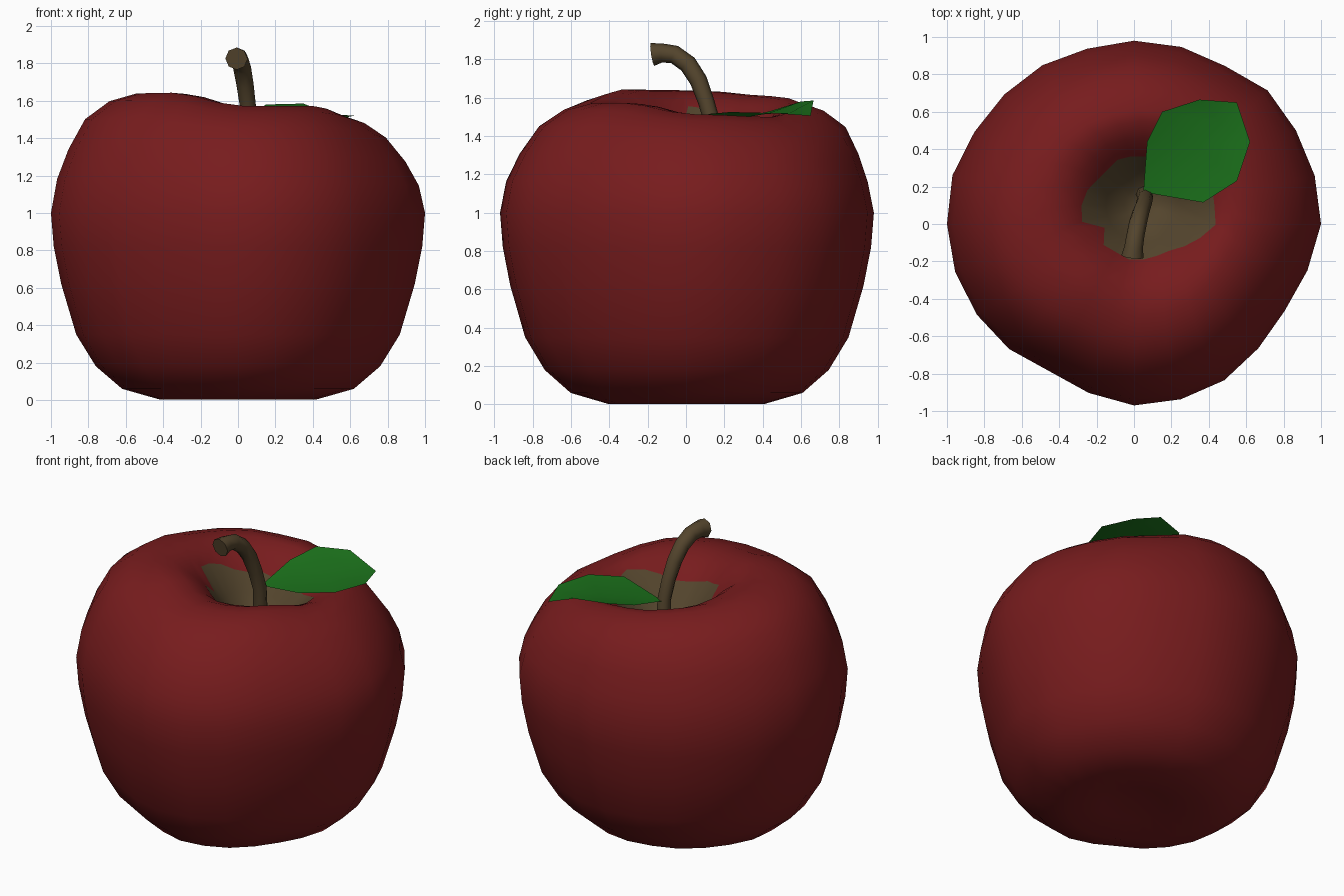
import bpy, math
from mathutils import Vector

if "Cube" in bpy.data.objects:
    bpy.data.objects.remove(bpy.data.objects["Cube"])

N = 24


def material(name, rgb):
    m = bpy.data.materials.new(name)
    m.diffuse_color = (*rgb, 1)
    m.use_nodes = True
    m.node_tree.nodes["Principled BSDF"].inputs["Base Color"].default_value = m.diffuse_color
    return m


RED = material("apple red", (0.185, 0.0115, 0.0125))
BROWN = material("stem brown", (0.088, 0.059, 0.026))
GREEN = material("leaf green", (0.011, 0.165, 0.011))


def make(name, verts, faces, mats, smooth=True):
    me = bpy.data.meshes.new(name)
    me.from_pydata([tuple(v) for v in verts], [], faces)
    for m in mats:
        me.materials.append(m)
    ob = bpy.data.objects.new(name, me)
    bpy.context.collection.objects.link(ob)
    for p in me.polygons:
        p.use_smooth = smooth
    me.update()
    return ob


def bridge(a, b, n):
    """Quads between two rings starting at vertex a and vertex b."""
    return [(a + i, a + (i + 1) % n, b + (i + 1) % n, b + i) for i in range(n)]


def lerp_table(table, x):
    for (x0, y0), (x1, y1) in zip(table, table[1:]):
        if x <= x1:
            return y0 + (y1 - y0) * max(0, x - x0) / (x1 - x0)
    return table[-1][1]


# Apple body: lobed outline, side profile, uneven rim and offset stem hollow
outline = [1.0, 1.0, 1.0, 1.01, .975, .98, .98, .97, .98, .98, .985, 1.005,
           1.0, .99, .97, .945, .908, .935, .97, .97, .965, .94, .93, .96]
rim = [1.515, 1.50, 1.57, 1.61, 1.64, 1.645, 1.575, 1.575]
patch = [.38, .38, .33, .30, .28, .27, .26, .27, .28, .27, .28, .31,
         .33, .34, .24, .30, .29, .30, .29, .28, .28, .31, .35, .40]
profile = [(.2, .03), (.42, .003), (.62, .06), (.76, .18), (.865, .35), (.945, .62),
           (.985, .82), (1, 1.0), (.967, 1.17), (.895, 1.32), (.79, 1.47), (.67, 1.56),
           (.56, 1.598), (.48, 1.592)]
shifts = {11: .12, 12: .45, 13: .8}
hollow = [(0, 1.2), (.1, 1.23), (.2, 1.35), (.28, 1.46), (.36, 1.54), (.42, 1.575), (.48, 1.592)]
centre = Vector((.05, .1, 0))


def rim_height(i):
    f = i * 8 / N
    k = int(f)
    t = f - k
    t = t * t * (3 - 2 * t)
    return rim[k % 8] * (1 - t) + rim[(k + 1) % 8] * t


def shoulder(i, k):
    """The shoulder is fuller at the back and a little on the left."""
    a = 2 * math.pi * i / N
    full = .075 * max(0, math.sin(a)) ** 2 + .035 * max(0, -math.cos(a)) ** 2
    return 1 + full * {9: .35, 10: 1, 11: 1, 12: .4}.get(k, 0)


verts, faces = [], []


def ring(radius, height, shift):
    """radius(i), height(i) per segment; shift moves towards the hollow centre."""
    for i in range(N):
        a = 2 * math.pi * i / N
        r, z = radius(i), height(i)
        if z > 1:
            z = 1 + (z - 1) * (rim_height(i) - 1) / .6
        verts.append(centre * shift + Vector((r * math.cos(a), r * math.sin(a), z)))


def between(i):
    return (.48 * outline[i] + patch[i]) / 2


for k, (r, z) in enumerate(profile):
    ring(lambda i: r * outline[i] * shoulder(i, k), lambda i: z, shifts.get(k, 0))
ring(between, lambda i: lerp_table(hollow, between(i)), .95)
ring(lambda i: patch[i], lambda i: lerp_table(hollow, patch[i]), 1)
for r in (.2, .1):
    ring(lambda i: r, lambda i: lerp_table(hollow, r), 1)
rings = len(verts) // N
for k in range(rings - 1):
    faces += bridge(k * N, (k + 1) * N, N)
verts += [Vector((0, 0, .05)), centre + Vector((0, 0, 1.2))]
last = (rings - 1) * N
for i in range(N):
    j = (i + 1) % N
    faces.append((j, i, len(verts) - 2))
    faces.append((last + i, last + j, len(verts) - 1))
apple = make("apple_body", verts, faces, [RED, BROWN])
for p in apple.data.polygons:
    # brown patch: everything inside the ragged hollow ring
    if min(p.vertices) >= (len(profile) + 1) * N:
        p.material_index = 1

# Stem: curved tube with a flared, cut end
path = [(.055, .16, 1.18, .045), (.06, .14, 1.46, .042), (.052, .105, 1.58, .043),
        (.037, .065, 1.69, .046), (.022, .01, 1.775, .048), (.008, -.06, 1.825, .048),
        (-.002, -.125, 1.833, .050), (-.008, -.175, 1.825, .060)]
S = 8
sv, sf = [], []
for k, p in enumerate(path):
    c = Vector(p[:3])
    t = (Vector(path[min(k + 1, len(path) - 1)][:3]) - Vector(path[max(k - 1, 0)][:3])).normalized()
    u = Vector((1, 0, 0))
    u = (u - t * u.dot(t)).normalized()
    w = t.cross(u)
    for i in range(S):
        a = 2 * math.pi * i / S
        sv.append(c + (u * math.cos(a) + w * math.sin(a)) * p[3])
    if k:
        sf += bridge((k - 1) * S, k * S, S)
sf += [tuple(range(S))[::-1], tuple(range(len(sv) - S, len(sv)))]
stem = make("stem", sv, sf, [BROWN])
bpy.context.view_layer.objects.active = stem
stem.select_set(True)
bpy.ops.object.shade_smooth_by_angle(angle=math.radians(62))

# Leaf: two gently raised halves either side of a midrib
left = [(.07, .44, 1.53), (.15, .60, 1.58), (.35, .665, 1.585)]
mid = [(.20, .29, 1.495), (.34, .42, 1.515), (.46, .54, 1.52)]
right = [(.37, .115, 1.515), (.55, .23, 1.525), (.62, .44, 1.52)]
lv = [(.05, .17, 1.46)] + left + mid + right + [(.55, .65, 1.505)]
lf = [(0, 4, 1), (0, 7, 4), (3, 6, 10), (6, 9, 10)]
for k in (0, 1):
    lf += [(1 + k, 4 + k, 5 + k, 2 + k), (4 + k, 7 + k, 8 + k, 5 + k)]
# wind the faces so that they all face up
lf = [f if (Vector(lv[f[1]]) - Vector(lv[f[0]])).cross(Vector(lv[f[2]]) - Vector(lv[f[0]])).z > 0
      else f[::-1] for f in lf]
make("leaf", lv, lf, [GREEN])
